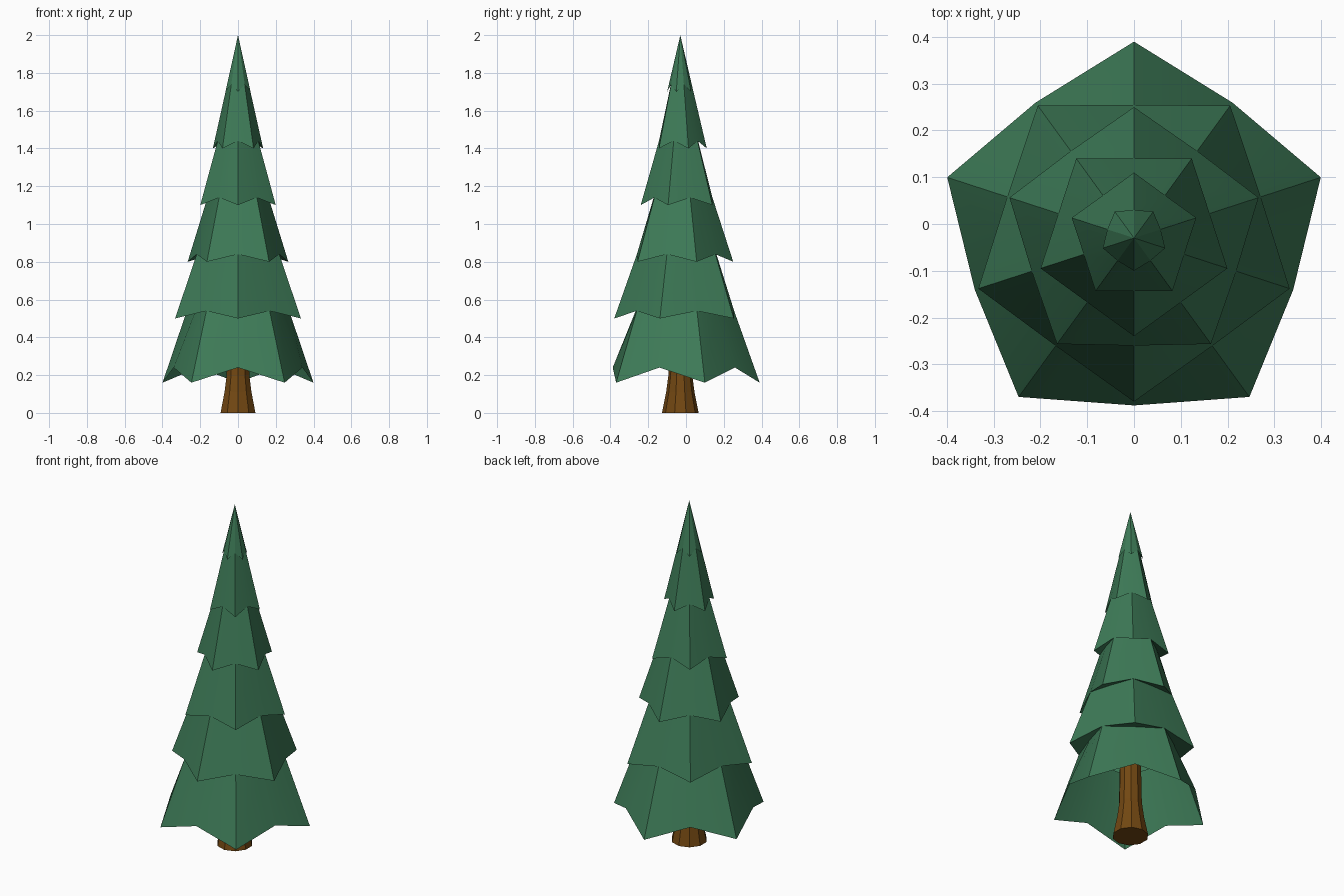
import bpy, bmesh, math

if "Cube" in bpy.data.objects:
    bpy.data.objects.remove(bpy.data.objects["Cube"])

CY = -0.03  # tree axis in y


def material(name, rgb):
    m = bpy.data.materials.new(name)
    m.diffuse_color = (*rgb, 1)
    m.use_nodes = True
    m.node_tree.nodes["Principled BSDF"].inputs["Base Color"].default_value = m.diffuse_color
    return m


def make_object(name, bm, mat):
    bmesh.ops.recalc_face_normals(bm, faces=bm.faces)
    me = bpy.data.meshes.new(name)
    bm.to_mesh(me)
    bm.free()
    me.materials.append(mat)
    ob = bpy.data.objects.new(name, me)
    bpy.context.collection.objects.link(ob)
    return ob


def point(bm, r, step, z):
    a = math.radians(90 + 36 * step)
    return bm.verts.new((r * math.cos(a), CY + r * math.sin(a), z))


green = material("pine green", (0.047, 0.195, 0.095))
brown = material("bark brown", (0.17, 0.064, 0.006))

# Foliage: pentagonal tiers, each turned 36 degrees; tips hang lower than the mid points
# (tip radius, mid radius, tip height)
tiers = [(0.42, 0.358, 0.16), (0.35, 0.285, 0.50), (0.28, 0.23, 0.80),
         (0.21, 0.17, 1.10), (0.14, 0.113, 1.40), (0.07, 0.06, 1.70)]
bm = bmesh.new()
rings = []
for t, (tip, mid, z) in enumerate(tiers):
    rings.append([point(bm, tip, i, z) if (i + t) % 2 == 0
                  else point(bm, mid, i, z + (0.08 if t == 0 else 0.04))
                  for i in range(10)])
for t, ring in enumerate(rings[:-1]):
    nxt, (_, mid, z) = rings[t + 1], tiers[t + 1]
    # the tier's top ring shares the next tier's mid points and tucks in under its tips
    top = [nxt[i] if (i + t) % 2 == 0 else point(bm, mid * 0.83, i, z + 0.04)
           for i in range(10)]
    for i in range(10):
        j = (i + 1) % 10
        bm.faces.new((ring[i], ring[j], top[j], top[i]))
        if (i + t) % 2:  # underside of the overhanging tip
            for k in (i - 1, j):
                bm.faces.new((top[i], nxt[k], nxt[i]))
apex = point(bm, 0, 0, 2.0)
for i in range(10):
    bm.faces.new((rings[-1][i], rings[-1][(i + 1) % 10], apex))
foliage = make_object("foliage", bm, green)
bpy.context.view_layer.objects.active = foliage
foliage.select_set(True)
bpy.ops.object.shade_smooth_by_angle(angle=math.radians(25))

# Trunk: ten sided, flared at the foot
bm = bmesh.new()
loops = [[point(bm, r, i, z) for i in range(10)]
         for r, z in ((0.097, 0), (0.075, 0.11), (0.063, 0.2), (0.055, 0.6))]
for a, b in zip(loops, loops[1:]):
    for i in range(10):
        j = (i + 1) % 10
        bm.faces.new((a[i], a[j], b[j], b[i]))
bm.faces.new(loops[0])
bm.faces.new(loops[-1])
make_object("trunk", bm, brown)
